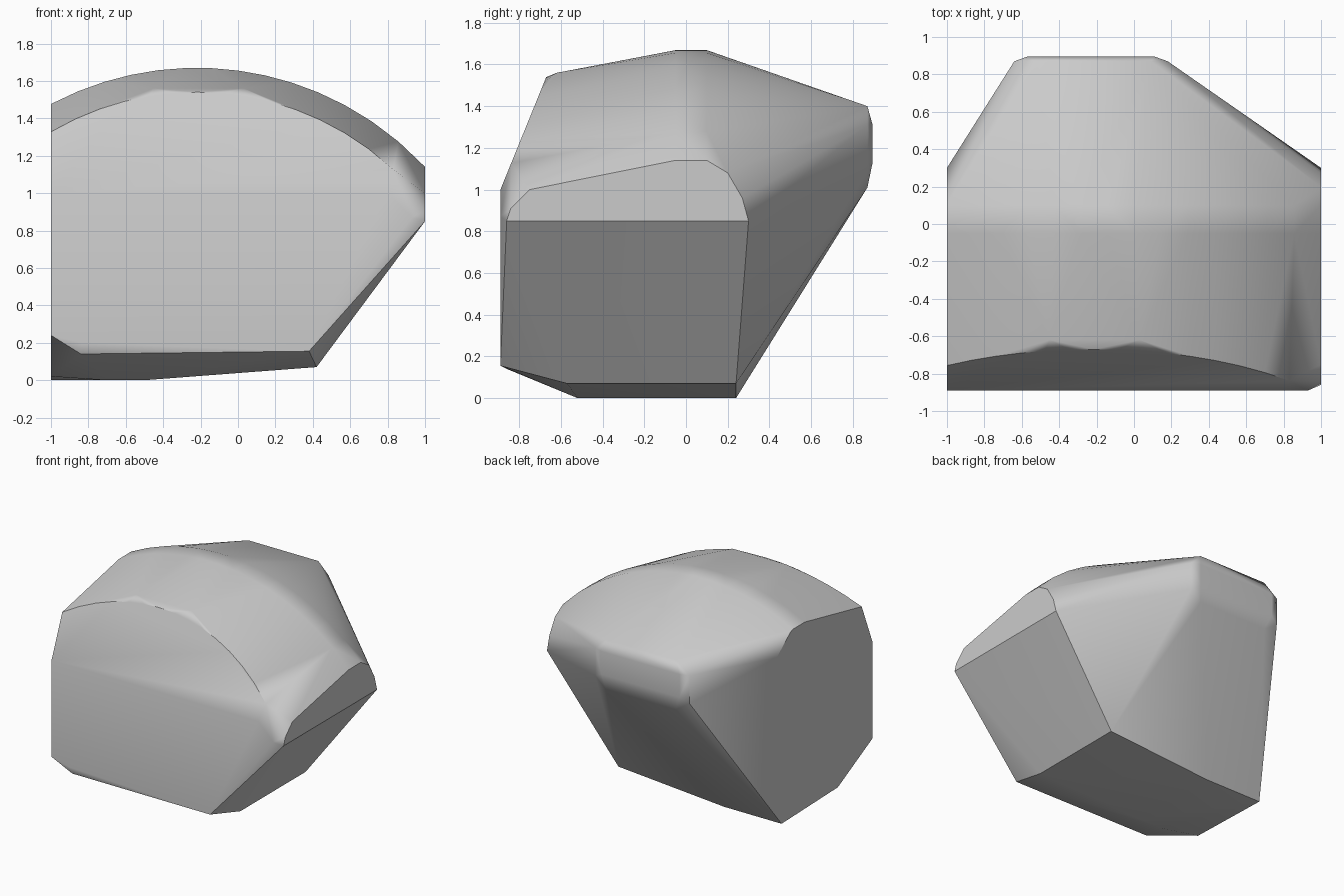
import bpy, bmesh, math

cube = bpy.data.objects.get("Cube")
if cube:
    bpy.data.objects.remove(cube, do_unlink=True)

stone = bpy.data.materials.new("stone_grey")
stone.use_nodes = True
GREY = (0.6, 0.6, 0.6, 1.0)
stone.diffuse_color = GREY
stone.node_tree.nodes["Principled BSDF"].inputs["Base Color"].default_value = GREY

STEPS = 14
ARC_X = -0.22          # both crown arcs are centred here


def arc(radius, x0, x1):
    """Points (x, z) along a circular crown."""
    for i in range(STEPS + 1):
        x = x0 + (x1 - x0) * i / STEPS
        yield x, math.sqrt(radius ** 2 - (x - ARC_X) ** 2)


points = []

# Crown ridge: a flat band across the top
for x, z in arc(1.67, -1, 1):
    points += [(x, -0.05, z), (x, 0.10, z)]

# Brow: upper edge of the leaning front face
for x, z in arc(1.54, -1, 0.83):
    points.append((x, -0.89 + 0.407 * (z - 1), z))
points += [(x, -0.62, 1.56) for x in (-0.45, 0.03)]

# Upright front face
points += [(-1, -0.89, 1.0), (0.8, -0.89, 1.0), (0.93, -0.89, 0.87),
           (0.38, -0.89, 0.155), (-0.84, -0.89, 0.2), (-1, -0.89, 0.24),
           (-0.84, -0.86, 0.14)]

# Right end, cut flat
points += [(1, -0.86, 0.85), (1, -0.84, 0.91), (1, -0.75, 1.0),
           (1, 0.20, 1.08), (1, 0.27, 0.96), (1, 0.30, 0.85)]

# Left end, cut flat
points += [(-1, 0.13, 1.465), (-1, 0.30, 1.33), (-1, 0.24, 0),
           (-1, -0.46, 0.02)]

# Underside
points += [(-0.7, -0.52, 0), (-0.5, 0.24, 0), (-0.5, -0.52, 0),
           (0.42, 0.24, 0.07), (0.42, -0.57, 0.07)]

# Back cap with softened rim
points += [(x, 0.87, z) for x in (-0.52, 0.09) for z in (1.01, 1.40)]
points += [(x, 0.895, z) for x in (-0.57, 0.11) for z in (1.13, 1.31)]
points += [(x, 0.87, z) for x in (-0.64, 0.18) for z in (1.09, 1.31)]

bm = bmesh.new()
for p in points:
    bm.verts.new(p)
hull = bmesh.ops.convex_hull(bm, input=bm.verts)
loose = {v for v in hull["geom_interior"] + hull["geom_unused"]
         if isinstance(v, bmesh.types.BMVert)}
bmesh.ops.delete(bm, geom=list(loose), context='VERTS')
bmesh.ops.dissolve_limit(bm, angle_limit=math.radians(1.0),
                         verts=bm.verts, edges=bm.edges)
bmesh.ops.recalc_face_normals(bm, faces=bm.faces)

mesh = bpy.data.meshes.new("boulder")
bm.to_mesh(mesh)
bm.free()
mesh.materials.append(stone)
boulder = bpy.data.objects.new("boulder", mesh)
bpy.context.collection.objects.link(boulder)

# Soft shading, crisp at the cut ends
bpy.ops.object.select_all(action='DESELECT')
boulder.select_set(True)
bpy.context.view_layer.objects.active = boulder
bpy.ops.object.shade_smooth_by_angle(angle=math.radians(35))
weighted = boulder.modifiers.new("face_weighting", 'WEIGHTED_NORMAL')
weighted.keep_sharp = True
